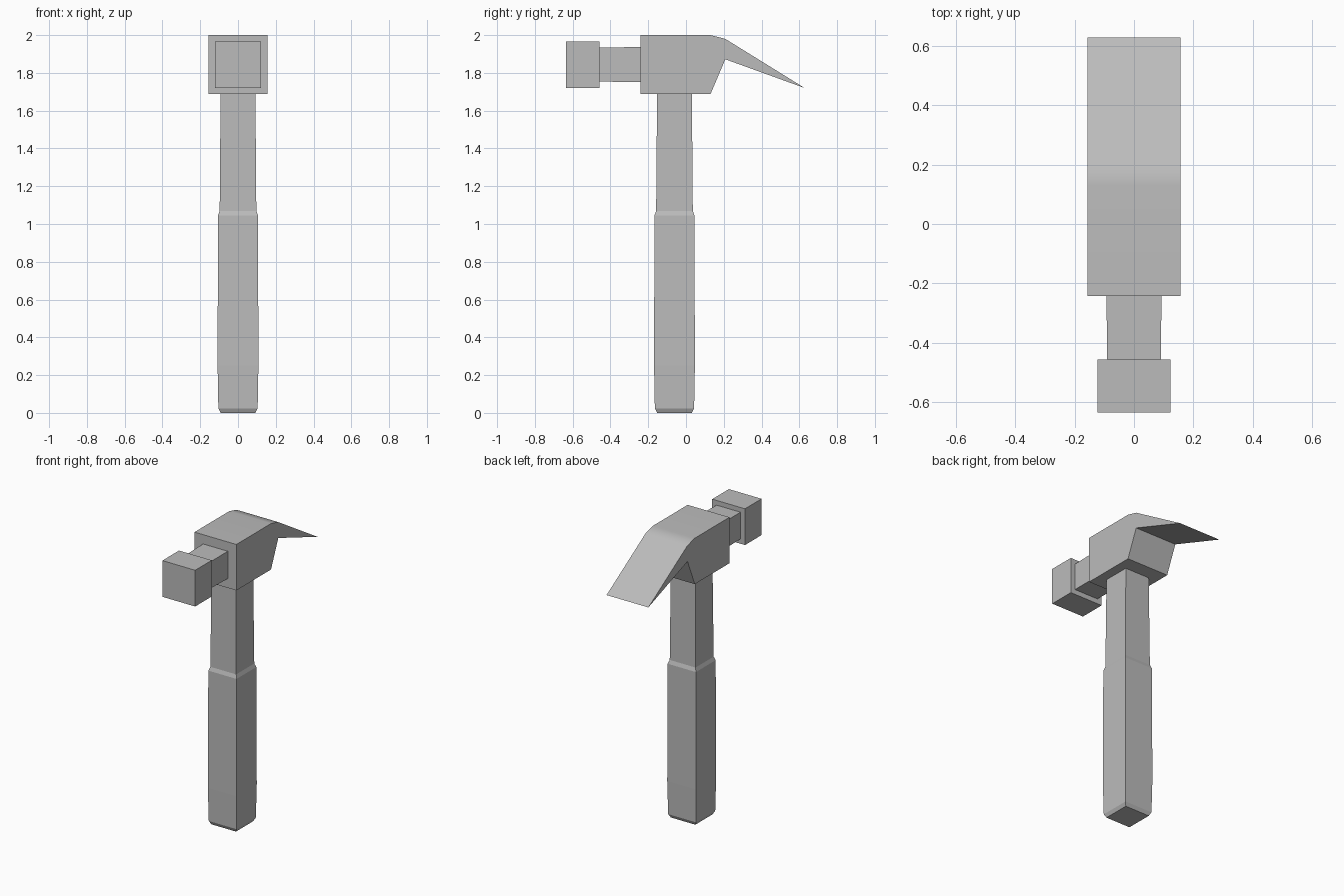
import bpy, bmesh, math

cube = bpy.data.objects.get("Cube")
if cube:
    bpy.data.objects.remove(cube, do_unlink=True)

steel = bpy.data.materials.new("plain_grey")
steel.use_nodes = True
grey = (0.5, 0.5, 0.5, 1)
steel.diffuse_color = grey
steel.node_tree.nodes["Principled BSDF"].inputs["Base Color"].default_value = grey


def finish(name, bm):
    """Turn a bmesh into a named object with the shared material."""
    bmesh.ops.recalc_face_normals(bm, faces=bm.faces)
    mesh = bpy.data.meshes.new(name)
    bm.to_mesh(mesh)
    bm.free()
    mesh.materials.append(steel)
    obj = bpy.data.objects.new(name, mesh)
    bpy.context.collection.objects.link(obj)
    return obj


def square_loft(name, sections, place):
    """Skin square sections given as (half width, distance along the axis)."""
    bm = bmesh.new()
    corners = ((-1, -1), (1, -1), (1, 1), (-1, 1))
    rings = [[bm.verts.new(place(a * r, b * r, t)) for a, b in corners]
             for r, t in sections]
    for low, high in zip(rings, rings[1:]):
        for i in range(4):
            j = (i + 1) % 4
            bm.faces.new((low[i], low[j], high[j], high[i]))
    bm.faces.new(rings[0])
    bm.faces.new(rings[-1])
    return finish(name, bm)


# Handle with a thicker grip and a chamfered butt
square_loft("handle",
            [(0.092, 0), (0.104, 0.024), (0.108, 0.25), (0.106, 1.045),
             (0.097, 1.07), (0.092, 1.7)],
            lambda a, b, t: (a, b - 0.061, t))

# Neck and striking face
square_loft("neck", [(0.09, -0.46), (0.093, -0.23)],
            lambda a, b, t: (a, t, b + 1.844))
square_loft("striking_face", [(0.123, -0.635), (0.123, -0.457)],
            lambda a, b, t: (a, t, b + 1.843))

# Head block and claw, one side profile extruded across the width
profile = [(-0.242, 1.688), (0.13, 1.688), (0.208, 1.872), (0.628, 1.72),
           (0.208, 1.98), (0.13, 2), (-0.242, 2)]
width = 0.157
bm = bmesh.new()
side = bm.faces.new([bm.verts.new((-width, y, z)) for y, z in profile])
moved = bmesh.ops.extrude_face_region(bm, geom=[side])["geom"]
bmesh.ops.translate(bm, vec=(2 * width, 0, 0),
                    verts=[v for v in moved if isinstance(v, bmesh.types.BMVert)])
head = finish("head_and_claw", bm)

# Soft crown where the head turns down into the claw
bpy.ops.object.select_all(action='DESELECT')
head.select_set(True)
bpy.context.view_layer.objects.active = head
bpy.ops.object.shade_smooth_by_angle(angle=math.radians(25))
crown = head.modifiers.new("crown_shading", 'WEIGHTED_NORMAL')
crown.keep_sharp = True
